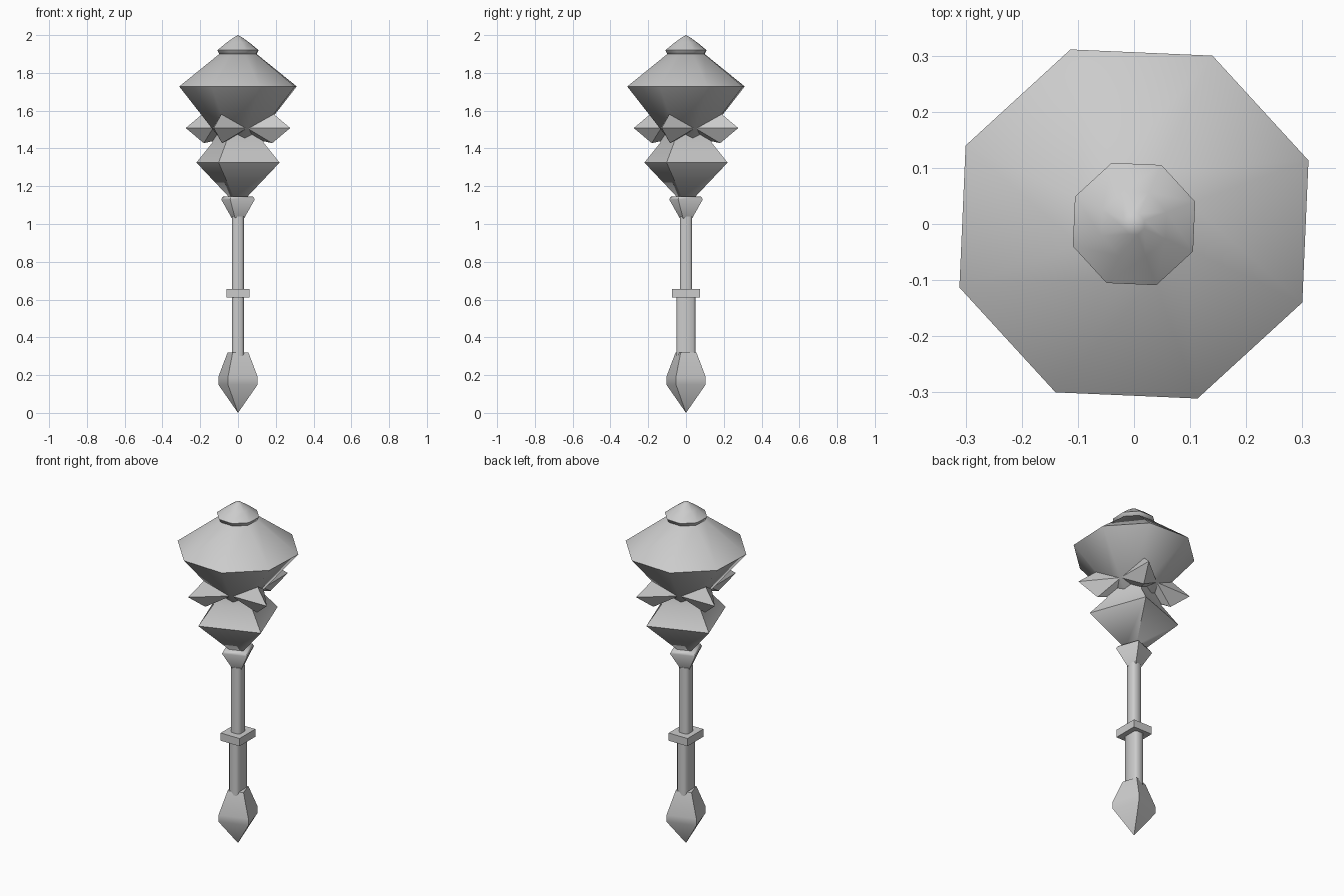
import bpy, bmesh
from math import radians, cos, sin
from mathutils import Matrix

cube = bpy.data.objects.get("Cube")
if cube:
    bpy.data.objects.remove(cube)

grey = bpy.data.materials.new("plain_grey")
grey.use_nodes = True
COLOUR = (0.6, 0.6, 0.6, 1)
grey.diffuse_color = COLOUR
grey.node_tree.nodes["Principled BSDF"].inputs["Base Color"].default_value = COLOUR


def finish(name, bm, smooth=None):
    bmesh.ops.remove_doubles(bm, verts=bm.verts, dist=0.0005)
    bmesh.ops.recalc_face_normals(bm, faces=bm.faces)
    mesh = bpy.data.meshes.new(name)
    bm.to_mesh(mesh)
    bm.free()
    mesh.materials.append(grey)
    obj = bpy.data.objects.new(name, mesh)
    bpy.context.collection.objects.link(obj)
    if smooth:
        bpy.ops.object.select_all(action="DESELECT")
        obj.select_set(True)
        bpy.context.view_layer.objects.active = obj
        bpy.ops.object.shade_smooth_by_angle(angle=radians(smooth))
    return obj


def turned(name, sides, turn, profile, smooth=65):
    """Stack of polygon rings given as (radius, z), closed at both ends."""
    bm = bmesh.new()
    rings = []
    for r, z in profile:
        angles = [radians(turn + 360 * i / sides) for i in range(sides)]
        rings.append([bm.verts.new((r * cos(a), r * sin(a), z)) for a in angles])
    for low, high in zip(rings, rings[1:]):
        for i in range(sides):
            j = (i + 1) % sides
            bm.faces.new((low[i], low[j], high[j], high[i]))
    for ring in (rings[0], rings[-1]):
        if (ring[0].co - ring[1].co).length > 0.001:
            bm.faces.new(ring)
    return finish(name, bm, smooth)


def block(name, width, depth, bottom, top, smooth=None):
    bm = bmesh.new()
    size = Matrix.Diagonal((width, depth, top - bottom, 1))
    bmesh.ops.create_cube(bm, size=1, matrix=Matrix.Translation((0, 0, (bottom + top) / 2)) @ size)
    if smooth:
        uprights = [e for e in bm.edges if abs(e.verts[0].co.z - e.verts[1].co.z) > 0.01]
        bmesh.ops.bevel(bm, geom=uprights, offset=0.012, segments=1, affect="EDGES")
    return finish(name, bm, smooth)


TURN = 65

# Pommel and grip
turned("pommel", 4, TURN - 2, [(0, 0), (0.117, 0.15), (0.117, 0.19), (0.062, 0.32)])
block("lower_grip", 0.062, 0.1, 0.3, 0.62, 50)
block("grip_band", 0.122, 0.146, 0.61, 0.655)
block("upper_shaft", 0.062, 0.066, 0.64, 1.04, 50)

# Flared collar and lower bulb
turned("collar", 4, TURN, [(0.036, 1.03), (0.098, 1.13), (0.088, 1.145)])
turned("lower_bulb", 4, TURN, [(0.05, 1.14), (0.243, 1.325), (0.15, 1.43), (0.14, 1.53)])

# Four-pointed spike ring
bm = bmesh.new()
MID = 1.508


def point(r, angle, z):
    return bm.verts.new((r * cos(radians(angle)), r * sin(radians(angle)), z))


for k in range(4):
    a = TURN + 90 * k
    tip = point(0.305, a, MID)
    side_a, side_b = point(0.14, a - 45, MID), point(0.14, a + 45, MID)
    for dz in (0.08, -0.08):
        ridge = point(0.2, a, MID + dz)
        centre = point(0, 0, MID + dz / 2)
        for side in (side_a, side_b):
            bm.faces.new((tip, side, ridge))
            bm.faces.new((ridge, side, centre))
finish("spike_ring", bm)

# Octagonal head with rounded cap
turned("head", 8, TURN, [(0.1, 1.45), (0.331, 1.728), (0.105, 1.9)])
turned("head_cap", 8, TURN, [(0.1, 1.89), (0.116, 1.92), (0.062, 1.962), (0.02, 1.99), (0, 2)])
